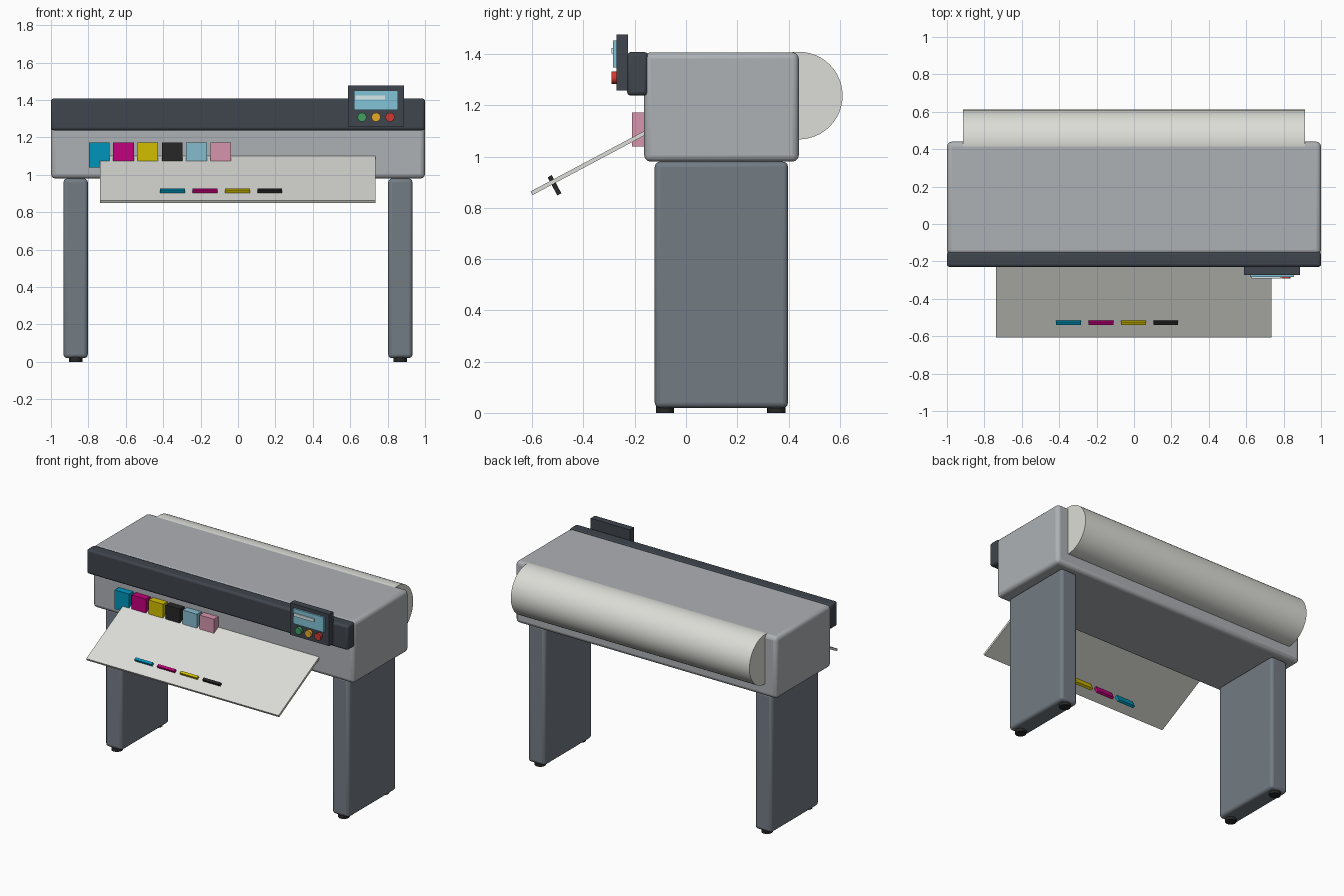
import bpy
from math import radians, pi

if "Cube" in bpy.data.objects:
    bpy.data.objects.remove(bpy.data.objects["Cube"])


def material(name, rgb):
    m = bpy.data.materials.new(name)
    m.diffuse_color = (*rgb, 1)
    m.use_nodes = True
    m.node_tree.nodes["Principled BSDF"].inputs["Base Color"].default_value = m.diffuse_color
    return m


BODY = material("light_grey", (0.42, 0.44, 0.46))
LEG = material("slate", (0.17, 0.20, 0.23))
DARK = material("charcoal", (0.05, 0.06, 0.075))
BLACK = material("black", (0.02, 0.02, 0.02))
PAPER = material("paper", (0.72, 0.72, 0.68))
CYAN = material("cyan", (0.0, 0.30, 0.50))
MAGENTA = material("magenta", (0.55, 0.0, 0.20))
YELLOW = material("yellow", (0.65, 0.52, 0.0))
PALE_CYAN = material("pale_cyan", (0.24, 0.50, 0.62))
PALE_MAGENTA = material("pale_magenta", (0.68, 0.30, 0.42))
SCREEN = material("screen_blue", (0.22, 0.55, 0.68))
GLOW = material("screen_line", (0.70, 0.82, 0.85))
GREEN = material("green", (0.05, 0.35, 0.12))
AMBER = material("amber", (0.80, 0.40, 0.02))
RED = material("red", (0.65, 0.04, 0.03))


def finish(ob, name, mat):
    ob.name = name
    ob.data.materials.append(mat)
    bpy.ops.object.shade_smooth_by_angle(angle=radians(35))
    return ob


def box(name, xs, ys, zs, mat, bevel=0.0, tilt=0.0):
    """Box from (min, max) ranges, optionally bevelled and tilted about x."""
    mids = [(a + b) / 2 for a, b in (xs, ys, zs)]
    bpy.ops.mesh.primitive_cube_add(size=1, location=mids)
    ob = bpy.context.object
    ob.scale = [b - a for a, b in (xs, ys, zs)]
    bpy.ops.object.transform_apply(location=False, rotation=False, scale=True)
    ob.rotation_euler.x = tilt
    if bevel:
        mod = ob.modifiers.new("rounded_edges", 'BEVEL')
        mod.width, mod.segments = bevel, 3
    return finish(ob, name, mat)


def cylinder(name, centre, radius, depth, mat, rot=(0, 0, 0), sides=24):
    bpy.ops.mesh.primitive_cylinder_add(vertices=sides, radius=radius, depth=depth,
                                        location=centre, rotation=rot)
    return finish(bpy.context.object, name, mat)


# Main housing, front cover bar and paper roll
box("printer_body", (-1, 1), (-0.163, 0.44), (0.98, 1.407), BODY, 0.025)
box("front_cover", (-1, 1), (-0.23, -0.148), (1.238, 1.408), DARK, 0.015)
cylinder("paper_roll", (0, 0.44, 1.238), 0.171, 1.826, PAPER, (0, pi / 2, 0), 48)

# Slab legs with small round feet
for side, sx in (("left", -1), ("right", 1)):
    x = sx * 0.868
    box(f"{side}_leg", (x - 0.065, x + 0.065), (-0.122, 0.398), (0.02, 0.98), LEG, 0.02)
    for end, y in (("front", -0.082), ("back", 0.353)):
        cylinder(f"{side}_{end}_foot", (x, y, 0.02), 0.036, 0.04, BLACK)

# Sloping output sheet with ink bars standing through it
TILT = radians(28)
box("output_sheet", (-0.737, 0.735), (-0.63, -0.08), (0.978, 0.994), PAPER, tilt=TILT).location.y = -0.36
bars = (("cyan", CYAN), ("magenta", MAGENTA), ("yellow", YELLOW), ("black", BLACK))
for i, (label, mat) in enumerate(bars):
    x = -0.35 + i * 0.1735
    box(f"{label}_ink_bar", (x - 0.066, x + 0.066), (-0.522, -0.504), (0.848, 0.928), mat, tilt=TILT)

# Row of ink cartridges
cartridges = bars[:3] + (("black", BLACK), ("pale_cyan", PALE_CYAN), ("pale_magenta", PALE_MAGENTA))
for i, (label, mat) in enumerate(cartridges):
    x = -0.742 + i * 0.13
    box(f"{label}_cartridge", (x - 0.055, x + 0.055), (-0.21, -0.12), (1.04, 1.172), mat)

# Control panel with screen and buttons
box("control_panel", (0.588, 0.888), (-0.272, -0.226), (1.257, 1.477), DARK)
box("screen", (0.62, 0.855), (-0.284, -0.265), (1.347, 1.452), SCREEN)
box("screen_line", (0.628, 0.785), (-0.291, -0.28), (1.402, 1.424), GLOW)
for label, x, mat in (("green", 0.663, GREEN), ("amber", 0.738, AMBER), ("red", 0.813, RED)):
    cylinder(f"{label}_button", (x, -0.278, 1.308), 0.024, 0.026, mat, (pi / 2, 0, 0))
